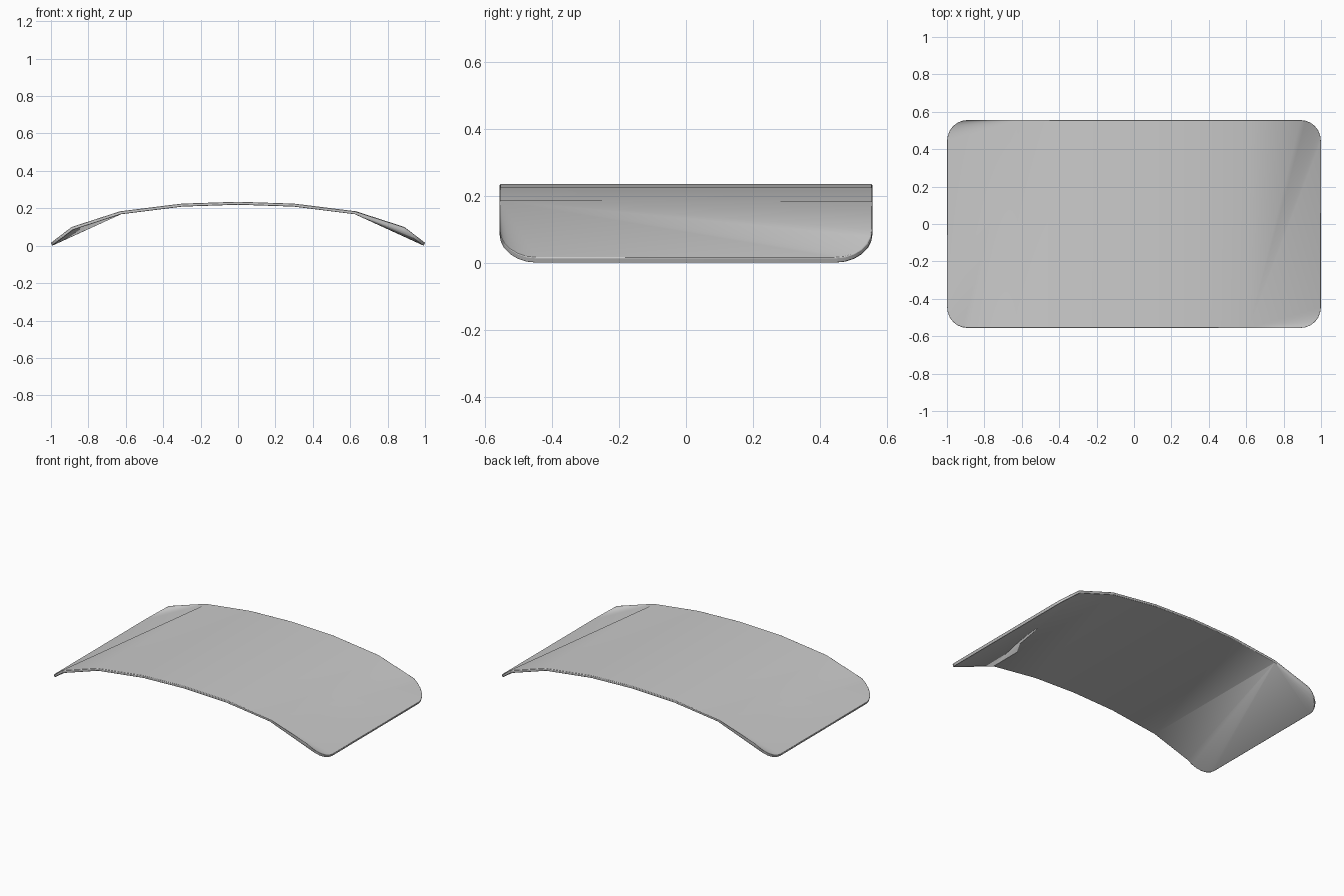
import bpy, bmesh, math

if "Cube" in bpy.data.objects:
    bpy.data.objects.remove(bpy.data.objects["Cube"])

HALF_Y, RADIUS, STEPS = 0.556, 0.11, 6
ARCH = [(-0.63, 0.184), (-0.3, 0.225), (0, 0.235), (0.3, 0.225), (0.63, 0.184)]

bm = bmesh.new()

# Arched middle strips
front = [bm.verts.new((x, -HALF_Y, z)) for x, z in ARCH]
back = [bm.verts.new((x, HALF_Y, z)) for x, z in ARCH]
for i in range(len(ARCH) - 1):
    bm.faces.new((front[i], front[i + 1], back[i + 1], back[i]))


def end_flap(near, far, s):
    """Drooping end with rounded corners, fanned from one inner corner."""
    def corner(sy):
        pts = []
        for k in range(STEPS + 1):
            t = math.pi / 2 * k / STEPS
            x = 1 - RADIUS + RADIUS * math.sin(t)
            y = HALF_Y - RADIUS + RADIUS * math.cos(t)
            z = 0.1 - 0.084 * math.sin(t)
            pts.append(bm.verts.new((s * x, s * sy * y, z)))
        return pts
    rim = [far] + corner(1) + corner(-1)[::-1]
    for a, b in zip(rim, rim[1:]):
        bm.faces.new((near, b, a))


end_flap(front[-1], back[-1], 1)
end_flap(back[0], front[0], -1)

# Thickness
res = bmesh.ops.extrude_face_region(bm, geom=bm.faces[:], use_keep_orig=True)
for v in [g for g in res["geom"] if isinstance(g, bmesh.types.BMVert)]:
    v.co.x *= 0.993
    v.co.z -= 0.016
bmesh.ops.recalc_face_normals(bm, faces=bm.faces[:])

mesh = bpy.data.meshes.new("curved_panel")
bm.to_mesh(mesh)
bm.free()
panel = bpy.data.objects.new("curved_panel", mesh)
bpy.context.collection.objects.link(panel)

# Softened rim and smooth shading
bevel = panel.modifiers.new("rim_bevel", "BEVEL")
bevel.width = 0.003
bevel.segments = 2
bevel.limit_method = "ANGLE"
bevel.angle_limit = math.radians(65)
bpy.context.view_layer.objects.active = panel
panel.select_set(True)
bpy.ops.object.shade_smooth_by_angle(angle=math.radians(40))
